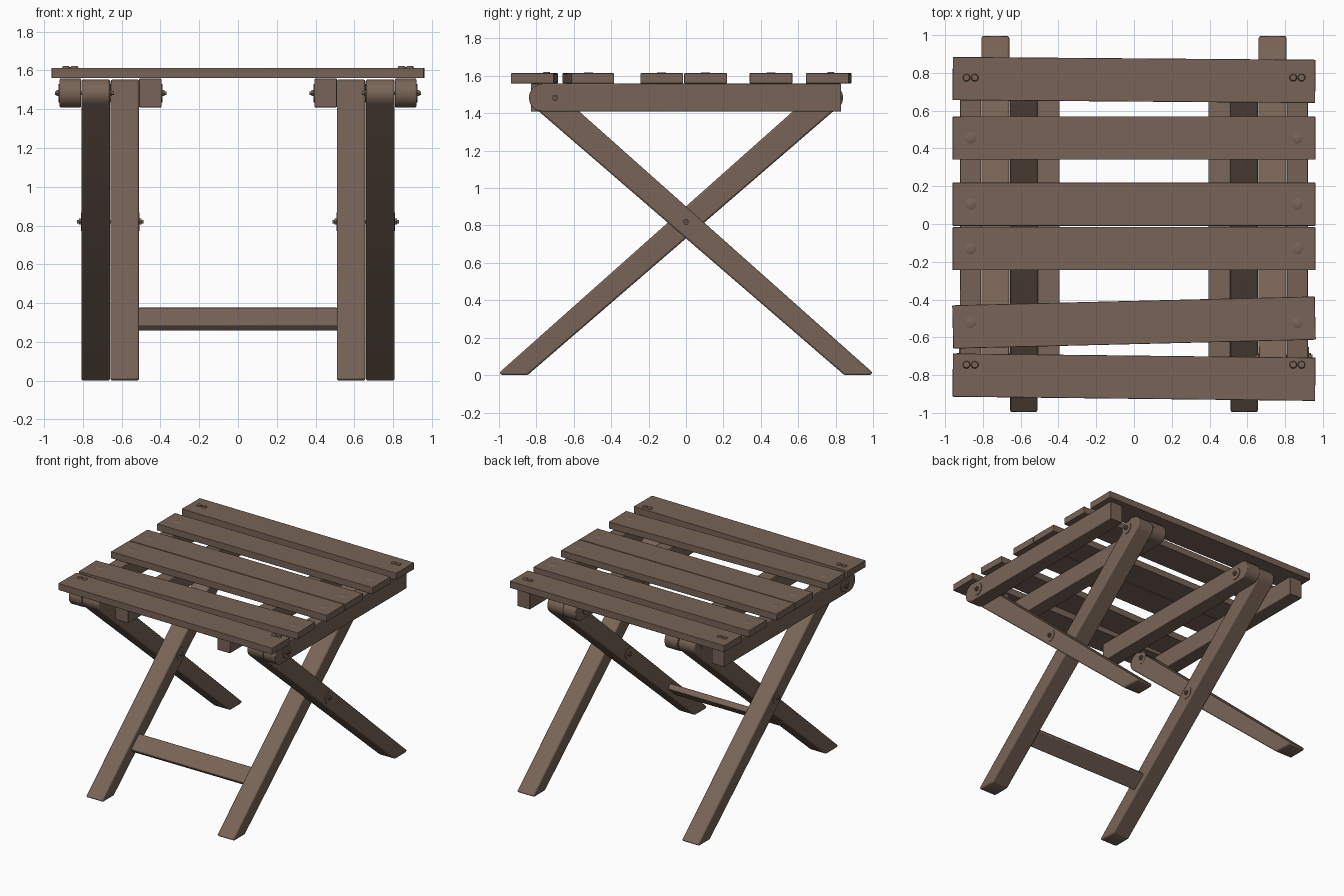
import bpy
import bmesh
from math import sin, cos, pi, atan2, radians
from mathutils import Matrix, Vector

cube = bpy.data.objects.get("Cube")
if cube:
    bpy.data.objects.remove(cube, do_unlink=True)

wood = bpy.data.materials.new("brown_wood")
wood.use_nodes = True
COLOUR = (0.188, 0.127, 0.095, 1)
wood.diffuse_color = COLOUR
bsdf = wood.node_tree.nodes["Principled BSDF"]
bsdf.inputs["Base Color"].default_value = COLOUR
bsdf.inputs["Roughness"].default_value = 0.8


def finish(name, bm, bevel=0.0):
    """Turn a bmesh into a named object with optional softened edges."""
    bmesh.ops.recalc_face_normals(bm, faces=bm.faces)
    mesh = bpy.data.meshes.new(name)
    bm.to_mesh(mesh)
    bm.free()
    mesh.materials.append(wood)
    obj = bpy.data.objects.new(name, mesh)
    bpy.context.collection.objects.link(obj)
    if bevel:
        mod = obj.modifiers.new("soft_edges", "BEVEL")
        mod.width = bevel
        mod.segments = 2
        mod.limit_method = "ANGLE"
        mod.angle_limit = radians(40)
    bpy.ops.object.select_all(action="DESELECT")
    obj.select_set(True)
    bpy.context.view_layer.objects.active = obj
    bpy.ops.object.shade_smooth_by_angle(angle=radians(35))
    return obj


def extrude_profile(name, profile, x0, x1, bevel):
    """Extrude a side (y, z) profile from x0 to x1."""
    bm = bmesh.new()
    face = bm.faces.new([bm.verts.new((x0, y, z)) for y, z in profile])
    moved = bmesh.ops.extrude_face_region(bm, geom=[face])["geom"]
    verts = [v for v in moved if isinstance(v, bmesh.types.BMVert)]
    bmesh.ops.translate(bm, verts=verts, vec=(x1 - x0, 0, 0))
    return finish(name, bm, bevel)


def box(name, size, matrix, bevel):
    bm = bmesh.new()
    bmesh.ops.create_cube(bm, size=1)
    bmesh.ops.scale(bm, vec=size, verts=bm.verts)
    bmesh.ops.transform(bm, matrix=matrix, verts=bm.verts)
    return finish(name, bm, bevel)


def add_disc(bm, r0, r1, depth, matrix, sides=20):
    bmesh.ops.create_cone(bm, cap_ends=True, segments=sides, radius1=r0,
                          radius2=r1, depth=depth, matrix=matrix)


def arc(cy, cz, ry, rz, a0, a1, n=10):
    angles = [radians(a0 + (a1 - a0) * i / n) for i in range(n + 1)]
    return [(cy + ry * cos(a), cz + rz * sin(a)) for a in angles]


def bolt(name, x0, x1, y, z):
    """Bolt along x with a washer and a nut at each end."""
    bm = bmesh.new()
    turn = Matrix.Rotation(pi / 2, 4, "Y")

    def piece(r0, r1, depth, x, sides=20):
        add_disc(bm, r0, r1, depth, Matrix.Translation((x, y, z)) @ turn, sides)

    piece(0.009, 0.009, x1 - x0, (x0 + x1) / 2, 12)
    for x, inward in ((x0, 1), (x1, -1)):
        piece(0.018, 0.018, 0.010, x + inward * 0.014, 6)
        piece(0.048, 0.048, 0.006, x + inward * 0.022, 24)
    finish(name, bm)


# Side profiles: leg leaning back with a rounded top, rail with one round end
SLOPE = atan2(1.40, 1.60)
leg = [(-1.0, 0.012), (-0.98, 0), (-0.85, 0), (-0.84, 0.006)]
leg += arc(0.76, 1.482, 0.072, 0.072, -49, 131)
rail = [(-0.83, 1.41)] + arc(0.77, 1.484, 0.07, 0.074, -90, 90) + [(-0.83, 1.558)]


def flip(profile):
    return [(-y, z) for y, z in profile]


for side, s in (("left", 1), ("right", -1)):
    extrude_profile(f"{side}_inner_leg", leg, s * 0.51, s * 0.657, 0.01)
    extrude_profile(f"{side}_outer_leg", flip(leg), s * 0.66, s * 0.808, 0.01)
    extrude_profile(f"{side}_inner_rail", rail, s * 0.395, s * 0.51, 0.004)
    extrude_profile(f"{side}_outer_rail", flip(rail), s * 0.81, s * 0.92, 0.004)
    for name, a, b, y, z in (("crossing_bolt", 0.488, 0.83, 0, 0.82),
                             ("inner_pivot_bolt", 0.37, 0.68, 0.70, 1.483),
                             ("outer_pivot_bolt", 0.64, 0.945, -0.70, 1.483)):
        bolt(f"{side}_{name}", min(s * a, s * b), max(s * a, s * b), y, z)

# Flat stretcher joining the front feet
box("foot_stretcher", (1.03, 0.137, 0.046),
    Matrix.Translation((0, -0.565, 0.317)) @ Matrix.Rotation(SLOPE, 4, "X"), 0.008)

# Seat slats: centre y at the right and left ends, and whether screws are paired
slats = [(0.770, 0.755, True), (0.455, 0.455, False), (0.105, 0.105, False),
         (-0.130, -0.130, False), (-0.545, -0.498, False), (-0.800, -0.822, True)]
TOP = 1.614
for i, (ya, yb, paired) in enumerate(slats, 1):
    tilt = Matrix.Rotation(atan2(yb - ya, 1.92), 4, "Z")
    place = Matrix.Translation((0, (ya + yb) / 2, TOP - 0.027)) @ tilt
    box(f"seat_slat_{i}", (1.92, 0.229, 0.054), place, 0.003)

    # Screw heads
    bm = bmesh.new()
    offsets = (-0.022, 0.022) if paired else (0,)
    radius = 0.02 if paired else 0.029
    height = 0.008 if paired else 0.003
    y = {1: 0.775, 6: -0.745}.get(i, (ya + yb) / 2)
    for s in (-1, 1):
        for dx in offsets:
            spot = Vector((s * 0.865 + dx, y, TOP + height / 2))
            add_disc(bm, radius, radius * 0.8, height, Matrix.Translation(spot))
    finish(f"slat_screws_{i}", bm)
